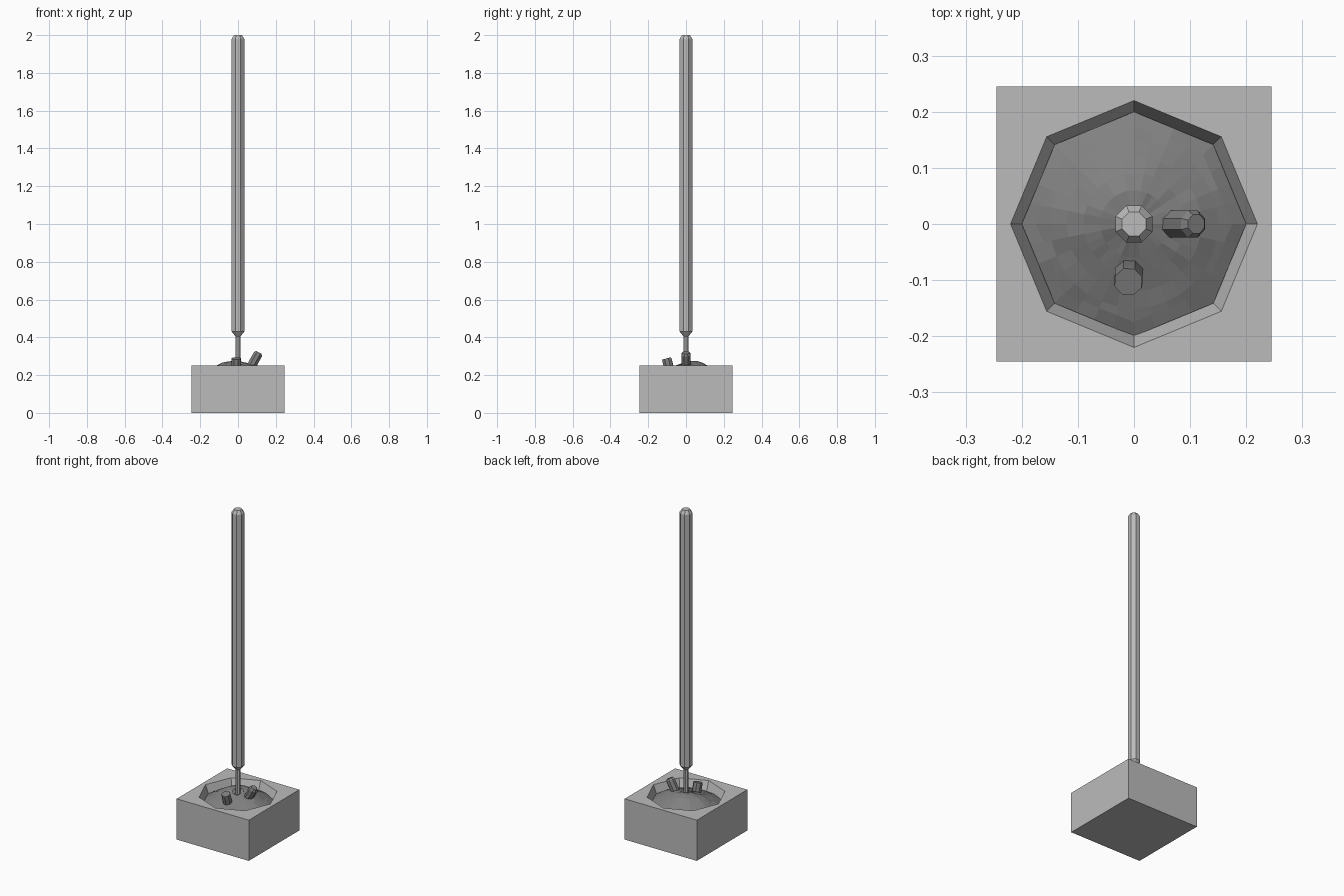
import bpy, bmesh, random
from math import sin, cos, pi, exp
from mathutils import Vector

random.seed(4)
if "Cube" in bpy.data.objects:
    bpy.data.objects.remove(bpy.data.objects["Cube"], do_unlink=True)


def make_material(name, value):
    mat = bpy.data.materials.new(name)
    mat.use_nodes = True
    colour = (value, value, value, 1)
    mat.diffuse_color = colour
    mat.node_tree.nodes["Principled BSDF"].inputs["Base Color"].default_value = colour
    return mat


light_grey = make_material("light grey", 0.5)
dark_grey = make_material("dark grey", 0.22)


def finish(bm, name, mat):
    bmesh.ops.recalc_face_normals(bm, faces=bm.faces)
    mesh = bpy.data.meshes.new(name)
    bm.to_mesh(mesh)
    bm.free()
    mesh.materials.append(mat)
    obj = bpy.data.objects.new(name, mesh)
    bpy.context.collection.objects.link(obj)
    return obj


def lathe(name, profile, mat, sides=8, turn=0.0):
    """Stack rings of (radius, height) into a closed solid."""
    bm = bmesh.new()
    rings = []
    for r, z in profile:
        angles = [turn + 2 * pi * i / sides for i in range(sides)]
        rings.append([bm.verts.new((r * cos(a), r * sin(a), z)) for a in angles])
    for low, high in zip(rings, rings[1:]):
        for i in range(sides):
            j = (i + 1) % sides
            bm.faces.new((low[i], low[j], high[j], high[i]))
    bm.faces.new(rings[0])
    bm.faces.new(rings[-1])
    return finish(bm, name, mat)


# Square block with an octagonal tapered bowl
bm = bmesh.new()
half, top = 0.245, 0.25
lower, upper = [[bm.verts.new((x * half, y * half, z)) for x, y in
                 ((1, 1), (-1, 1), (-1, -1), (1, -1))] for z in (0, top)]
bm.faces.new(lower)
rim, floor = [[bm.verts.new((r * cos(i * pi / 4), r * sin(i * pi / 4), z))
               for i in range(8)] for r, z in ((0.22, top), (0.19, 0.17))]
bm.faces.new(floor)
for i in range(4):
    j = (i + 1) % 4
    bm.faces.new((lower[i], lower[j], upper[j], upper[i]))
    corner = 2 * i + 1
    bm.faces.new((upper[i], rim[corner], rim[corner - 1]))
    bm.faces.new((upper[i], rim[(corner + 1) % 8], rim[corner]))
    bm.faces.new((upper[i], upper[j], rim[(corner + 1) % 8]))
for i in range(8):
    j = (i + 1) % 8
    bm.faces.new((rim[i], rim[j], floor[j], floor[i]))
finish(bm, "block", light_grey)


# Uneven mound filling the bowl, higher towards the back
def mound_height(x, y):
    r = (x * x + y * y) ** 0.5
    z = 0.255 - 1.4 * r * r
    z += 0.025 * exp(-((x + 0.02) ** 2 + (y - 0.06) ** 2) / 0.006)
    z += 0.012 * exp(-((x + 0.1) ** 2 + y * y) / 0.003)
    z += 0.012 * exp(-((x - 0.1) ** 2 + y * y) / 0.003)
    z -= 0.012 * exp(-(x * x + (y + 0.13) ** 2) / 0.006)
    return z


bm = bmesh.new()
segments = 32
centre = bm.verts.new((0, 0, 0.25))
previous = None
for r in (0.03, 0.06, 0.09, 0.12, 0.15, 0.175, 0.2):
    ring = []
    for i in range(segments):
        a = 2 * pi * i / segments
        edge = 1.0 if r < 0.16 else cos(pi / 8) / cos(a % (pi / 4) - pi / 8)
        x, y = r * edge * cos(a), r * edge * sin(a)
        ring.append(bm.verts.new((x, y, mound_height(x, y) + random.uniform(-1, 1) * 0.002)))
    for i in range(segments):
        j = (i + 1) % segments
        if previous:
            bm.faces.new((previous[i], ring[i], ring[j], previous[j]))
        else:
            bm.faces.new((centre, ring[i], ring[j]))
    previous = ring
finish(bm, "mound", dark_grey)

# Upright pole: thin stem, thick shaft, bevelled tip
lathe("pole", [(0.014, 0.2), (0.014, 0.405), (0.036, 0.43),
               (0.036, 1.98), (0.023, 2.0)], light_grey, turn=pi / 8)


# Stubs leaning out of the mound
def stub(name, start, end, radius, tip):
    start, end = Vector(start), Vector(end)
    length = (end - start).length
    obj = lathe(name, [(radius, 0), (radius, length - 0.012), (tip, length)],
                dark_grey, turn=pi / 8)
    obj.location = start
    obj.rotation_euler = (end - start).to_track_quat("Z", "Y").to_euler()


stub("right_leaning_stub", (0.055, 0, 0.22), (0.111, 0, 0.32), 0.026, 0.018)
stub("front_leaning_stub", (-0.009, -0.085, 0.22), (-0.01, -0.103, 0.288), 0.027, 0.026)
